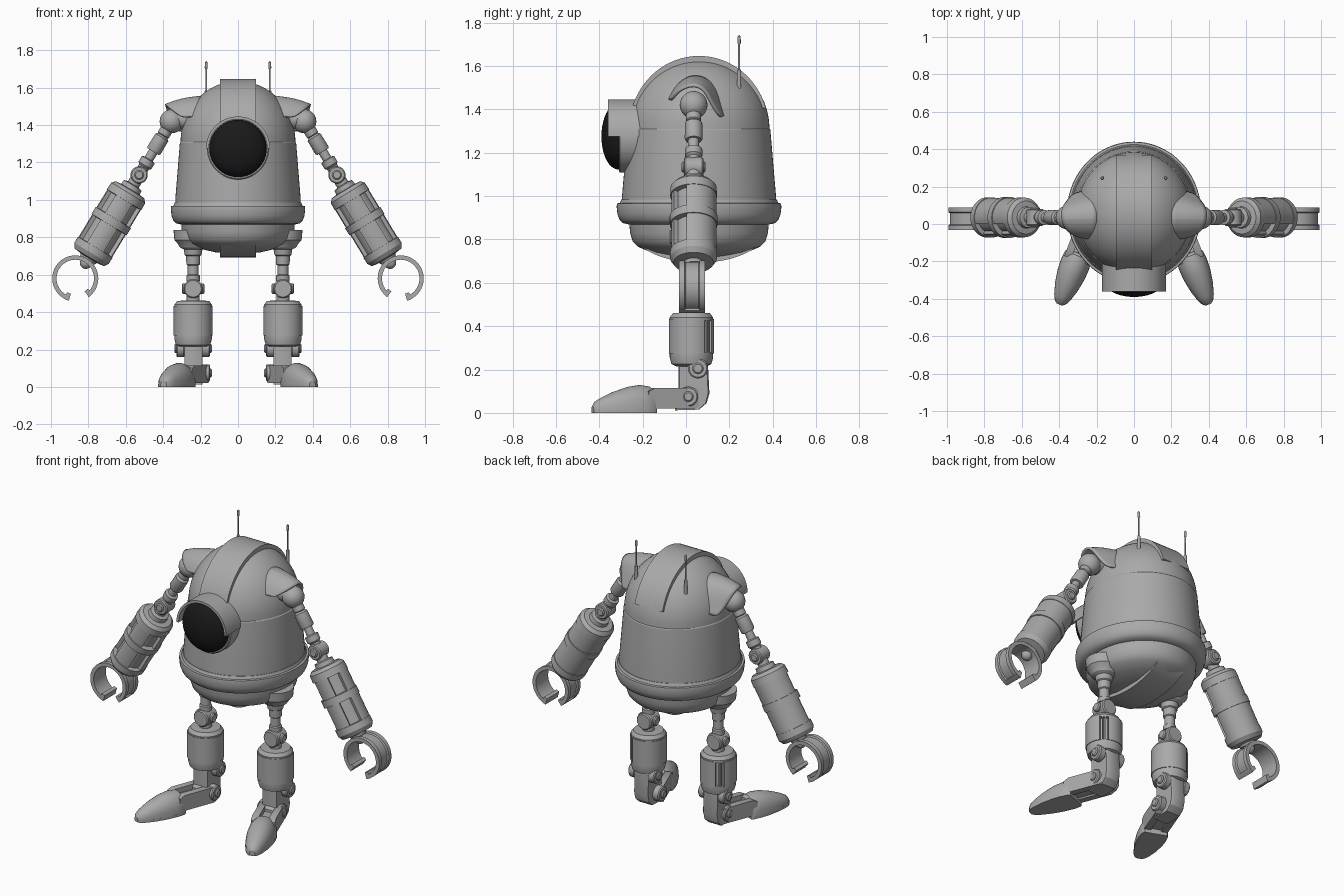
import bpy, bmesh
from math import sin, cos, pi, radians
from mathutils import Vector

if "Cube" in bpy.data.objects:
    bpy.data.objects.remove(bpy.data.objects["Cube"])


def material(name, rgb, rough):
    m = bpy.data.materials.new(name)
    m.use_nodes = True
    m.diffuse_color = (*rgb, 1)
    bsdf = m.node_tree.nodes["Principled BSDF"]
    bsdf.inputs["Base Color"].default_value = (*rgb, 1)
    bsdf.inputs["Roughness"].default_value = rough
    return m


GREY = material("grey metal", (0.4, 0.4, 0.4), 0.5)
BLACK = material("black glass", (0.01, 0.01, 0.01), 0.3)


def loft(name, rings, mirror=True, wrap=True, caps=True, loop=False, mat=GREY, thick=0):
    """Skin a list of point rings; mirror=True adds the twin on the other side."""
    bm = bmesh.new()
    rows = [[bm.verts.new(p) for p in ring] for ring in rings]
    n = len(rows[0])
    pairs = list(zip(rows, rows[1:])) + ([(rows[-1], rows[0])] if loop else [])
    for a, b in pairs:
        for i in range(n if wrap else n - 1):
            j = (i + 1) % n
            bm.faces.new((a[i], a[j], b[j], b[i]))
    if caps and wrap and not loop:
        bm.faces.new(rows[0])
        bm.faces.new(rows[-1])
    bmesh.ops.remove_doubles(bm, verts=bm.verts, dist=1e-5)
    bmesh.ops.recalc_face_normals(bm, faces=bm.faces)
    for f in bm.faces:
        f.smooth = True
    for e in bm.edges:
        if len(e.link_faces) == 2 and e.calc_face_angle(0) > radians(32):
            e.smooth = False
    mesh = bpy.data.meshes.new(name)
    bm.to_mesh(mesh)
    bm.free()
    mesh.materials.append(mat)
    ob = bpy.data.objects.new(name, mesh)
    bpy.context.scene.collection.objects.link(ob)
    if thick:
        ob.modifiers.new("smooth", "SUBSURF").levels = 2
        ob.modifiers["smooth"].render_levels = 2
        ob.modifiers.new("thickness", "SOLIDIFY").thickness = thick
    if mirror:
        ob.modifiers.new("mirror", "MIRROR").use_clip = False
    return ob


def lathe(name, pts, at, axis, start=0, sweep=360, segs=40, sx=1, **kw):
    """Turn (radius, distance) points about an axis; a partial sweep takes a closed outline."""
    z = Vector(axis).normalized()
    if abs(z.y) > 0.9:
        x = Vector((1, 0, 0))
        y = z.cross(x)
    else:
        y = Vector((0, 1, 0))
        x = y.cross(z)
    full = sweep == 360
    rings = []
    for k in range(segs if full else segs + 1):
        t = radians(start + sweep * k / segs)
        rings.append([Vector(at) + x * (r * cos(t) * sx) + y * (r * sin(t)) + z * h for r, h in pts])
    return loft(name, rings, wrap=not full, loop=full, **kw)


def rod(name, r, h0, h1, at, axis, **kw):
    c = min(0.006, r / 4)
    pts = [(0, h0), (r - c, h0), (r, h0 + c), (r, h1 - c), (r - c, h1), (0, h1)]
    return lathe(name, pts, at, axis, segs=28, **kw)


def ball(name, r, at, axis=(0, 0, 1)):
    lathe(name, [(r * sin(pi * i / 14), -r * cos(pi * i / 14)) for i in range(15)], at, axis, segs=28)


def tube(r0, r1, h0, h1):
    return [(r0, h0), (r1, h0), (r1, h1), (r0, h1)]


def strap(name, ry, rz, zc, a0, a1, depth):
    """Band curved over the body from front to back."""
    rings = []
    for k in range(33):
        t = radians(a0 + (a1 - a0) * k / 32)
        rings.append([(x, 0.06 + (ry - d) * cos(t), zc + (rz - d) * sin(t))
                      for x, d in ((-.095, 0), (.095, 0), (.095, depth), (-.095, depth))])
    loft(name, rings, mirror=False)


UP, FRONT, SIDE = (0, 0, 1), (0, -1, 0), (1, 0, 0)
MID = (0, 0.06, 0)

# Body: dome, tapered barrel, belt and bowl
dome = [(0.325 * sin(pi * i / 32), 1.31 + 0.325 * cos(pi * i / 32)) for i in range(17)]
lathe("body_shell", dome + [(.329, 1.305), (.355, 1.0), (.355, .96), (0, .96)],
      MID, UP, sx=.945, segs=72, mirror=False)
lathe("belt", [(0, .985), (.358, .985), (.365, .968), (.378, .966), (.38, .95), (.376, .915),
               (.366, .89), (.35, .875), (.32, .868), (0, .868)], MID, UP, sx=.945, segs=72, mirror=False)
lathe("body_bowl", [(0, .88), (.322, .88), (.318, .83), (.306, .79), (.28, .765), (.22, .74),
                    (.13, .72), (0, .715)], MID, UP, sx=.945, segs=72, mirror=False)
strap("dome_strap", .322, .336, 1.31, 17, 165, .03)
strap("bowl_strap", .3, .142, .835, 195, 345, .03)

# Eye: housing, hood and lens
EYE = (0, -.15, 1.275)
lathe("eye_housing", [(0, 0), (.166, 0), (.166, .155), (.16, .16), (.15, .16), (.15, .14), (0, .14)],
      EYE, FRONT, segs=64, mirror=False)
lathe("eye_hood", tube(.156, .171, .03, .21), EYE, FRONT, start=0, sweep=180, mirror=False)
lathe("eye_lens", [(0, .14), (.153, .15)] + [(.153 * cos(pi * i / 20), .162 + .078 * sin(pi * i / 20))
                                           for i in range(11)], EYE, FRONT, segs=64, mirror=False, mat=BLACK)

# Antennas
lathe("antennas", [(0, -.03), (.01, -.03), (.009, .08), (.005, .085), (.005, .2), (.008, .205),
                   (.007, .235), (0, .242)], (.17, .245, 1.5), UP, segs=12)

# Shoulder guards draped over the joints
inner = [(-.085, 1.44), (-.065, 1.487), (-.03, 1.53), (.025, 1.562), (.09, 1.552), (.135, 1.515), (.17, 1.46), (.19, 1.37)]
outer = [(-.075, 1.44), (-.05, 1.475), (-.02, 1.5), (.025, 1.517), (.07, 1.508), (.1, 1.475), (.125, 1.42), (.165, 1.36)]
spread = [.3, .345, .375, .39, .39, .38, .36, .33]
edge_in = [(.2, y, z) for y, z in inner]
edge_out = [(x, y, z) for x, (y, z) in zip(spread, outer)]
middle = [(Vector(a) + Vector(b)) / 2 + Vector((.01, 0, .01)) for a, b in zip(edge_in, edge_out)]
loft("shoulder_guards", [edge_in, middle, edge_out], wrap=False, thick=.012)

# Arms: everything runs along one straight axis
ARM = Vector((.355, .035, 1.42))
DOWN = Vector((.518, 0, -.855)).normalized()
rod("shoulder_sockets", .05, 0, .15, (.2, .035, 1.43), SIDE)
ball("shoulder_balls", .064, ARM)
lathe("upper_arms", [(0, .04), (.034, .04), (.034, .085), (.028, .09), (.04, .1), (.041, .18), (.036, .19),
                     (.025, .19), (.025, .235), (.04, .24), (.04, .275), (.03, .285), (.03, .32), (0, .32)],
      ARM, DOWN, segs=28)
rod("elbow_joints", .046, -.045, .045, ARM + DOWN * .335, FRONT)
rod("elbow_pins", .025, -.055, .055, ARM + DOWN * .335, FRONT)
lathe("forearm_cores", [(0, .35), (.034, .35), (.034, .395), (.055, .4), (.058, .425), (.088, .428), (.106, .447),
                        (.108, .49), (.084, .492), (.084, .6), (.11, .602), (.11, .645), (.084, .647),
                        (.084, .785), (.108, .787), (.108, .825), (.092, .85), (.05, .855), (.045, .87), (0, .87)],
      ARM, DOWN, segs=48)
for label, h0, h1 in (("upper", .488, .604), ("lower", .643, .789)):
    lathe(f"forearm_{label}_shells", tube(.08, .105, h0, h1), ARM, DOWN, start=-18, sweep=216)
    lathe(f"forearm_{label}_front_plates", tube(.08, .103, h0, h1), ARM, DOWN, start=240, sweep=60, segs=12)
ball("wrist_balls", .032, ARM + DOWN * .885)

# Claws: open grooved rings with flared tips
CLAW = (.87, .028, .58)
rim = [(.1, -.06), (.123, -.06), (.123, -.035), (.115, -.03), (.115, .03), (.123, .035), (.123, .06), (.1, .06)]
lathe("claw_rings", rim, CLAW, FRONT, start=288, sweep=304, segs=56)
for label, a in (("inner", 220), ("outer", 286)):
    lathe(f"claw_{label}_tips", tube(.085, .124, -.06, .06), CLAW, FRONT, start=a, sweep=14, segs=4)

# Legs: hip, thigh, knee and shin
LEG = Vector((.24, .025, 0))
lathe("hips", [(0, .84), (.105, .84), (.1, .785), (.085, .77), (.07, .745), (.05, .735), (.045, .705), (.038, .7),
               (.036, .655), (.029, .65), (.029, .6), (.036, .595), (.036, .565), (0, .56)], LEG, UP, segs=36)
rod("knee_joints", .05, -.05, .05, LEG + Vector((0, 0, .525)), FRONT)
rod("knee_pins", .028, -.06, .06, LEG + Vector((0, 0, .525)), SIDE)
lathe("shin_cores", [(0, .5), (.035, .5), (.035, .462), (.085, .46), (.1, .44), (.1, .425), (.084, .423),
                     (.084, .28), (.1, .278), (.1, .255), (.092, .225), (.07, .215), (0, .215)], LEG, UP, segs=40)
lathe("shin_shells", tube(.08, .104, .275, .432), LEG, UP, start=64, sweep=332, segs=48)
for i in range(2):
    lathe(f"shin_ribs_{i + 1}", tube(.08, .1, .275, .43), LEG, UP, start=43 + 9 * i, sweep=4, segs=2)

# Ankles: forked hinge, bent shank and pivot
for label, x in (("inner", .15), ("outer", .285)):
    rod(f"ankle_{label}_hinges", .046, 0, .045, (x, .055, .205), SIDE)
rod("ankle_axles", .025, .14, .34, (0, .055, .205), SIDE)
shank = [(-.035, .25), (.1, .25), (.108, .09), (.095, .045), (.06, .015), (-.05, .012), (-.05, .1), (-.035, .115)]
loft("shanks", [[(x, y * k + .03 * (1 - k), z) for y, z in shank]
                for x, k in ((.19, .92), (.2, 1), (.275, 1), (.285, .92))])
rod("foot_pivots", .046, .15, .305, (0, .01, .075), SIDE)
rod("foot_pivot_caps", .024, .14, .315, (0, .01, .075), SIDE)

# Feet: turned outward, two bars and a rounded toe
TURN = radians(21)


def foot(f, s, z):
    return (.225 + f * sin(TURN) + s * cos(TURN), .02 - f * cos(TURN) + s * sin(TURN), z)


for label, s in (("inner", -.05), ("outer", .05)):
    loft(f"foot_{label}_bars", [[foot(f, s + w, z) for w, z in ((-.02, b), (.02, b), (.02, t), (-.02, t))]
                                for f, b, t in ((-.03, .04, .1), (0, .02, .115), (.2, .02, .115), (.23, .03, .1))])
loft("foot_links", [[foot(f, w, z) for w, z in ((-.035, .03), (.035, .03), (.035, .085), (-.035, .085))]
                    for f in (.05, .24)])
sections = [(.19, .066, .095), (.205, .076, .11), (.25, .08, .117), (.31, .077, .108),
            (.38, .065, .085), (.44, .047, .058), (.47, .032, .04), (.483, .016, .02)]
loft("toes", [[foot(f, w * cos(pi * i / 16), .012 + h * sin(pi * i / 16) ** .8) for i in range(17)]
              for f, w, h in sections])
loft("toe_soles", [[foot(f, w * k, z) for k, z in ((-1, 0), (1, 0), (1, .016), (-1, .016))]
                   for f, w, h in sections])
